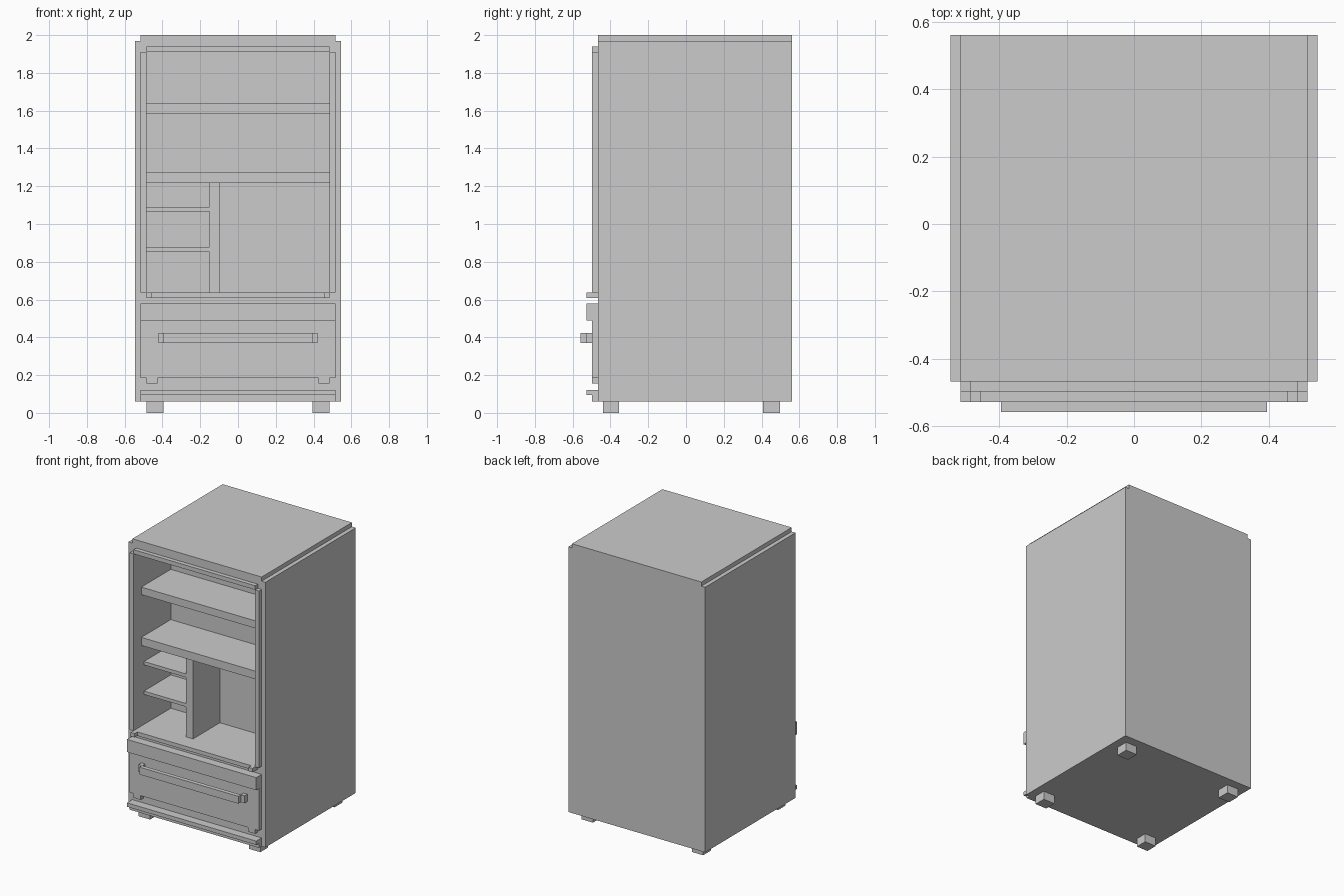
import bpy, bmesh

if "Cube" in bpy.data.objects:
    bpy.data.objects.remove(bpy.data.objects["Cube"])


def mesh_object(name, bm):
    bmesh.ops.recalc_face_normals(bm, faces=bm.faces[:])
    mesh = bpy.data.meshes.new(name)
    bm.to_mesh(mesh)
    bm.free()
    obj = bpy.data.objects.new(name, mesh)
    bpy.context.collection.objects.link(obj)
    return obj


def extrude_front(name, outline, y0, y1):
    """Extrude an (x, z) outline from y0 to y1."""
    bm = bmesh.new()
    face = bm.faces.new([bm.verts.new((x, y0, z)) for x, z in outline])
    new = bmesh.ops.extrude_face_region(bm, geom=[face])["geom"]
    verts = [v for v in new if isinstance(v, bmesh.types.BMVert)]
    bmesh.ops.translate(bm, verts=verts, vec=(0, y1 - y0, 0))
    return mesh_object(name, bm)


def box(name, x0, x1, y0, y1, z0, z1):
    return extrude_front(name, [(x0, z0), (x1, z0), (x1, z1), (x0, z1)], y0, y1)


def pair(name, x0, x1, y0, y1, z0, z1):
    """Box on the right and its mirror image on the left."""
    box(name + "_right", x0, x1, y0, y1, z0, z1)
    box(name + "_left", -x1, -x0, y0, y1, z0, z1)


def mirrored(half):
    return half + [(-x, z) for x, z in reversed(half)]


# Depth layers, front to back
HANDLE, LIP, TRIM, FRONT, BACK = -0.558, -0.528, -0.497, -0.467, 0.561
CAVITY_BACK = -0.072
W, W_TRIM, W_IN = 0.545, 0.515, 0.485   # half widths

# Cabinet with stepped top edges and a carved-out compartment
cabinet = extrude_front("cabinet", mirrored(
    [(W, 0.061), (W, 1.97), (W_TRIM, 1.97), (W_TRIM, 2.0)]), FRONT, BACK)
cutter = box("compartment_cutter", -W_IN, W_IN, -0.8, CAVITY_BACK, 0.637, 1.911)
cutter.hide_render = True
mod = cabinet.modifiers.new("compartment", "BOOLEAN")
mod.operation = "DIFFERENCE"
mod.solver = "EXACT"
mod.object = cutter
bpy.context.view_layer.objects.active = cabinet
bpy.ops.object.modifier_apply(modifier=mod.name)
bpy.data.objects.remove(cutter)

# Feet
for label, y0, y1 in (("front", -0.439, -0.354), ("back", 0.407, 0.497)):
    pair(label + "_foot", 0.394, 0.485, y0, y1, 0, 0.061)

# Door opening trim
box("top_trim", -W_IN, W_IN, TRIM, FRONT, 1.911, 1.941)
pair("side_trim", W_IN, W_TRIM, TRIM, FRONT, 0.637, 1.911)
box("bottom_trim", -W_IN, W_IN, TRIM, FRONT, 0.609, 0.637)
pair("hinge_block", 0.454, W_IN, LIP, TRIM, 0.609, 0.637)

# Wide shelves
for label, z0, z1 in (("upper_shelf", 1.583, 1.637), ("middle_shelf", 1.217, 1.275)):
    box(label, -W_IN, W_IN, -0.407, CAVITY_BACK, z0, z1)

# Divider and small shelves on the left
box("divider", -0.152, -0.094, -0.377, CAVITY_BACK, 0.637, 1.217)
for label, z0, z1 in (("upper", 1.065, 1.09), ("lower", 0.853, 0.877)):
    box(label + "_small_shelf", -W_IN, -0.152, -0.377, CAVITY_BACK, z0, z1)

# Drawer panel with two tabs below, and its thick top lip
extrude_front("drawer_panel", mirrored(
    [(0.427, 0.185), (0.427, 0.155), (W_IN, 0.155), (W_IN, 0.185),
     (W_TRIM, 0.185), (W_TRIM, 0.579)]), TRIM, FRONT)
box("drawer_lip", -W_TRIM, W_TRIM, LIP, TRIM, 0.488, 0.579)

# Drawer handle
box("handle_bar", -0.394, 0.394, HANDLE, LIP, 0.37, 0.423)
pair("handle_mount", 0.392, 0.422, LIP, TRIM, 0.37, 0.423)

# Base moulding
box("base_panel", -W_TRIM, W_TRIM, TRIM, FRONT, 0.061, 0.122)
box("base_lip", -W_TRIM, W_TRIM, LIP, TRIM, 0.094, 0.122)
